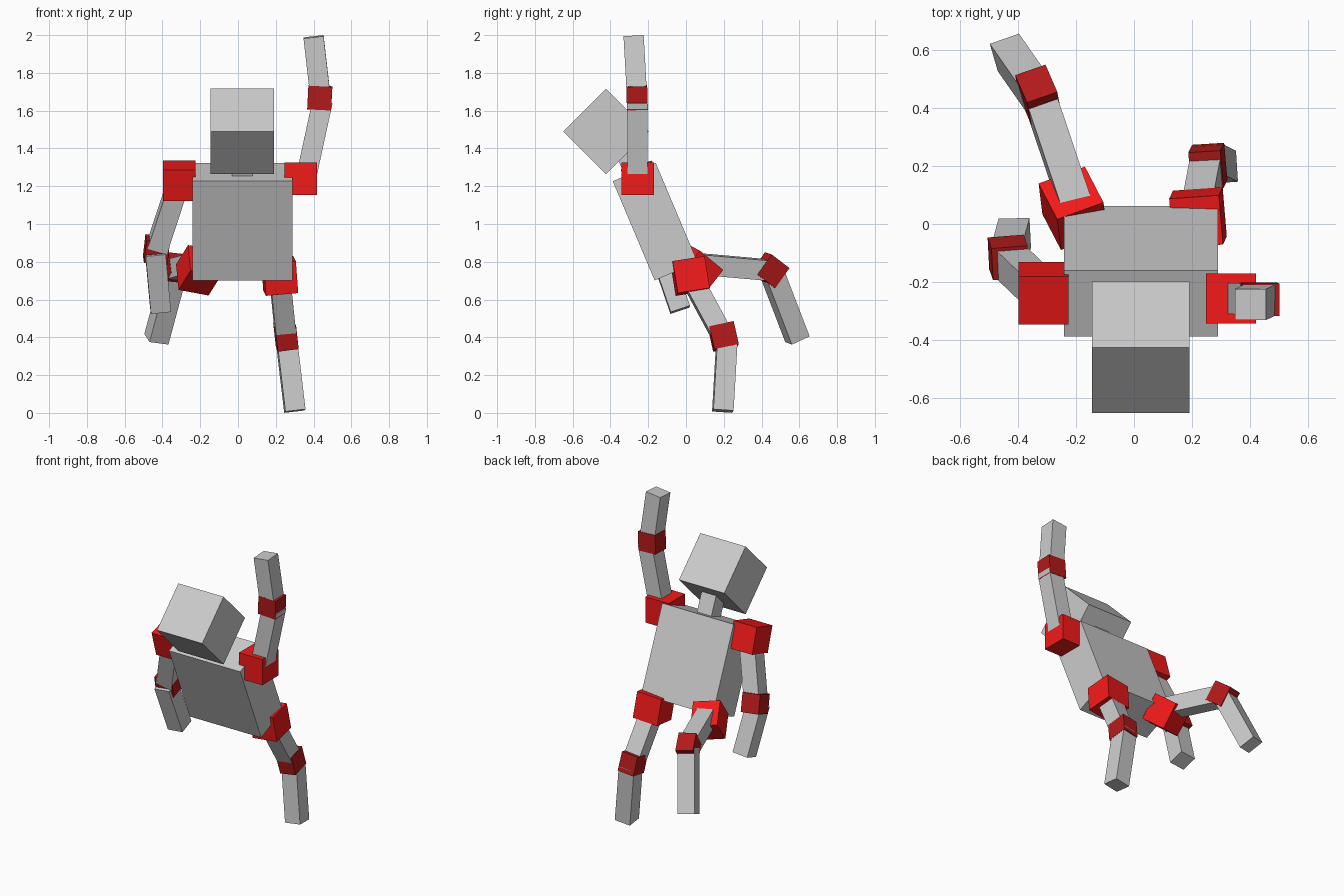
import bpy
from math import radians
from mathutils import Vector, Matrix, Euler

if "Cube" in bpy.data.objects:
    bpy.data.objects.remove(bpy.data.objects["Cube"])


def material(name, color):
    m = bpy.data.materials.new(name)
    m.diffuse_color = (*color, 1)
    m.use_nodes = True
    m.node_tree.nodes["Principled BSDF"].inputs["Base Color"].default_value = m.diffuse_color
    return m


RED = material("bright_red", (0.9, 0.01, 0.01))
DARK = material("dark_red", (0.45, 0.01, 0.01))
W = 0.107   # limb thickness


def box(name, center, size, rot=Matrix.Identity(3), mat=None):
    bpy.ops.mesh.primitive_cube_add(size=1)
    o = bpy.context.object
    o.name = name
    o.matrix_world = (Matrix.Translation(center) @ rot.to_4x4()
                      @ Matrix.Diagonal((*size, 1)))
    if mat:
        o.data.materials.append(mat)
    return o


def euler(x=0, y=0, z=0):
    return Euler((radians(x), radians(y), radians(z))).to_matrix()


def frame(direction, side):
    # z along the limb, x as close as possible to the side vector
    z = direction.normalized()
    y = z.cross(side).normalized()
    return Matrix((y.cross(z), y, z)).transposed()


def limb(name, start, mid_in, mid, mid_out, end, side, joint):
    start, mid_in, mid, mid_out, end, side = map(
        Vector, (start, mid_in, mid, mid_out, end, side))
    d1, d2 = mid_in - start, end - mid_out
    box(name + "_upper", (start + mid_in) / 2, (W, W, d1.length), frame(d1, side))
    box(name + "_lower", (mid_out + end) / 2, (W, W, d2.length), frame(d2, side))
    bend = d1.normalized() + d2.normalized()
    box(name + "_joint", mid, joint, frame(bend, side), DARK)


# Body, leaning forward
lean = euler(22.9)
box("torso", (0.024, -0.163, 1.012), (0.528, 0.247, 0.57), lean)
box("neck", (0.023, -0.295, 1.325), (W, W, 0.16), lean)
box("head", (0.023, -0.424, 1.49), (0.335, 0.32, 0.32), euler(45))

# Shoulders and hips
S = (0.172,) * 3
box("left_shoulder", (0.333, -0.256, 1.24), S, mat=RED)
box("right_shoulder", (-0.312, -0.238, 1.229), S, euler(16.6), RED)
box("left_hip", (0.22, 0.022, 0.725), S, euler(9, -5, 4), RED)
box("right_hip", (-0.21, 0.054, 0.755), S, euler(53, 10, 20), RED)

# Arms
limb("left_arm", (0.363, -0.256, 1.258), (0.448, -0.258, 1.65),
     (0.433, -0.259, 1.668), (0.437, -0.259, 1.668), (0.40, -0.277, 1.991),
     (1, 0, 0), (0.127, 0.111, 0.125))
limb("right_arm", (-0.312, -0.238, 1.229), (-0.43, -0.125, 0.87),
     (-0.432, -0.115, 0.865), (-0.438, -0.135, 0.85), (-0.41, -0.031, 0.546),
     (1, 0.05, 0), (0.125, 0.115, 0.122))

# Legs
limb("left_leg", (0.22, 0.022, 0.725), (0.254, 0.2, 0.395),
     (0.254, 0.198, 0.405), (0.256, 0.217, 0.39), (0.301, 0.195, 0.01),
     (1, 0.07, 0.09), (0.111, 0.132, 0.125))
limb("right_leg", (-0.197, 0.054, 0.79), (-0.33, 0.45, 0.755),
     (-0.329, 0.445, 0.755), (-0.335, 0.451, 0.752), (-0.432, 0.59, 0.39),
     (0.94, 0.32, -0.1), (0.111, 0.132, 0.125))
